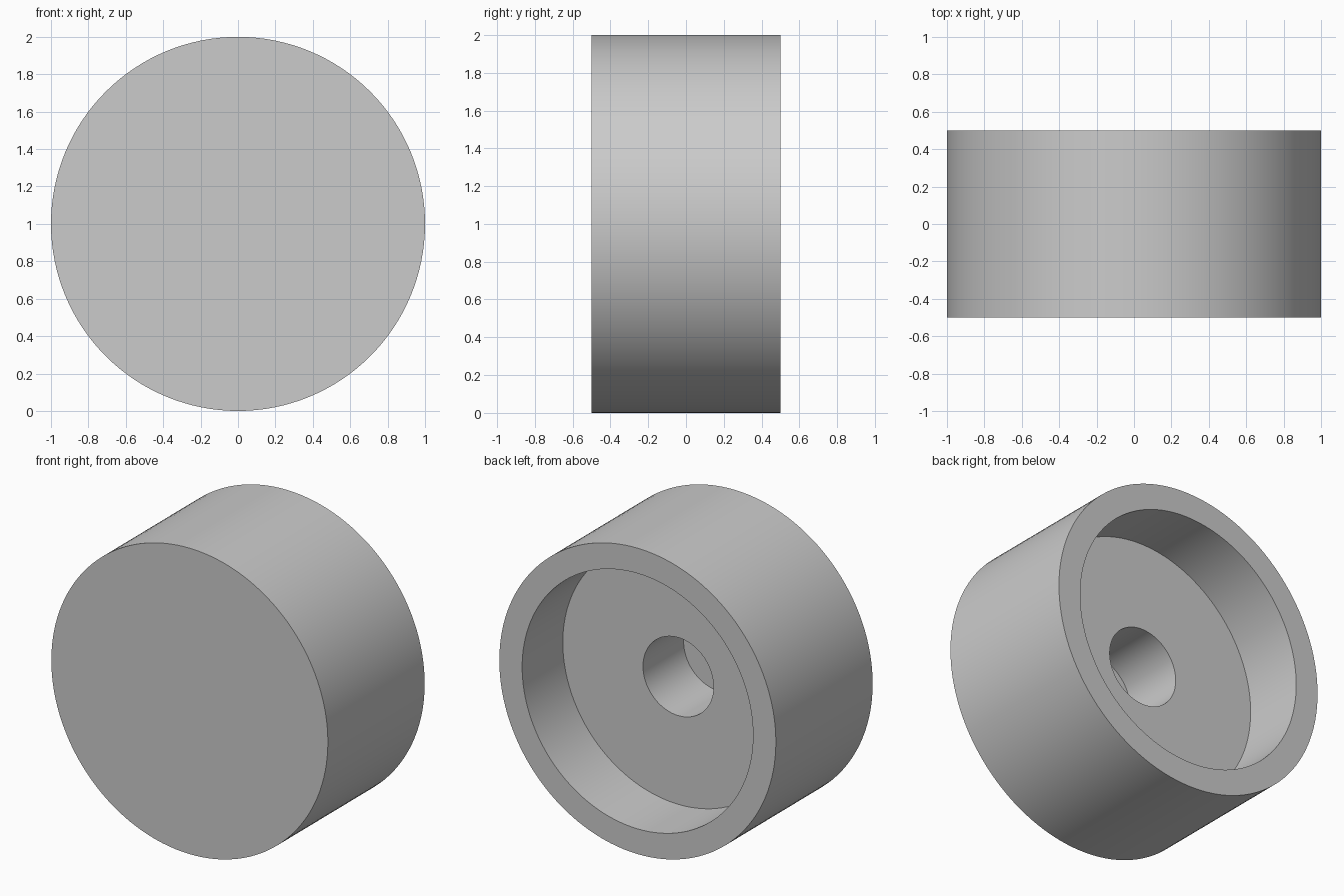
import bpy
import bmesh
import math
from mathutils import Vector

# Remove the default object
cube = bpy.data.objects.get("Cube")
if cube:
    bpy.data.objects.remove(cube, do_unlink=True)

# Plain grey material
grey = bpy.data.materials.new("light_grey")
grey.use_nodes = True
colour = (0.6, 0.6, 0.6, 1)
grey.diffuse_color = colour
grey.node_tree.nodes["Principled BSDF"].inputs["Base Color"].default_value = colour

# Main dimensions
SEGMENTS = 128
OUTER, RECESS, BORE = 1.0, 0.835, 0.255
FRONT, BACK = -0.5, 0.5
RECESS_FLOOR, BORE_FLOOR = 0.08, -0.34


def lathe(name, profile, material):
    """Revolve (radius, y) points about the y axis, capping both ends."""
    bm = bmesh.new()
    rings = []
    for radius, y in profile:
        ring = []
        for i in range(SEGMENTS):
            a = math.tau * i / SEGMENTS
            ring.append(bm.verts.new(Vector((radius * math.cos(a), y, 1 + radius * math.sin(a)))))
        rings.append(ring)
    for r0, r1 in zip(rings, rings[1:]):
        for i in range(SEGMENTS):
            j = (i + 1) % SEGMENTS
            bm.faces.new((r0[i], r0[j], r1[j], r1[i]))
    bm.faces.new(rings[0])
    bm.faces.new(rings[-1])
    bmesh.ops.recalc_face_normals(bm, faces=bm.faces)
    mesh = bpy.data.meshes.new(name)
    bm.to_mesh(mesh)
    bm.free()
    mesh.materials.append(material)
    obj = bpy.data.objects.new(name, mesh)
    bpy.context.collection.objects.link(obj)
    return obj


# Solid front disc, outer wall, back rim, wide recess and blind bore
cap = lathe("recessed_round_cap", [
    (OUTER, FRONT),
    (OUTER, BACK),
    (RECESS, BACK),
    (RECESS, RECESS_FLOOR),
    (BORE, RECESS_FLOOR),
    (BORE, BORE_FLOOR),
], grey)

# Smooth walls with crisp rims
bpy.ops.object.select_all(action="DESELECT")
cap.select_set(True)
bpy.context.view_layer.objects.active = cap
bpy.ops.object.shade_smooth_by_angle(angle=math.radians(30))
